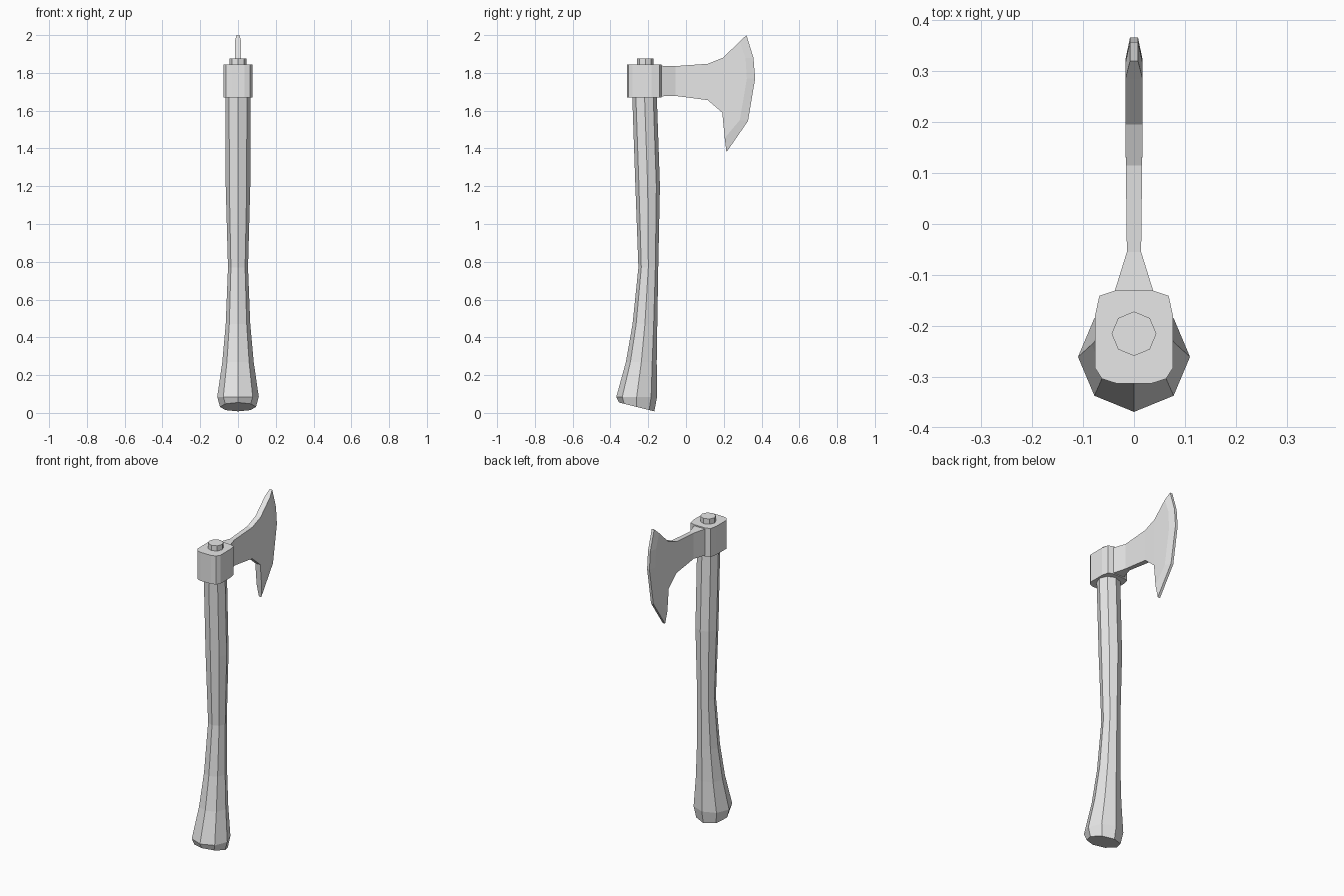
import bpy, bmesh, math

if "Cube" in bpy.data.objects:
    bpy.data.objects.remove(bpy.data.objects["Cube"])

steel = bpy.data.materials.new("grey")
steel.diffuse_color = (0.8, 0.8, 0.8, 1)
steel.use_nodes = True
steel.node_tree.nodes["Principled BSDF"].inputs["Base Color"].default_value = steel.diffuse_color


def make(name, verts, faces):
    me = bpy.data.meshes.new(name)
    me.from_pydata(verts, [], faces)
    bm = bmesh.new()
    bm.from_mesh(me)
    bmesh.ops.recalc_face_normals(bm, faces=bm.faces)
    bm.to_mesh(me)
    bm.free()
    me.materials.append(steel)
    ob = bpy.data.objects.new(name, me)
    bpy.context.collection.objects.link(ob)
    return ob


def loft(name, rings):
    """Skin a stack of equal-length rings and cap both ends."""
    n = len(rings[0])
    verts = [v for r in rings for v in r]
    faces = [list(range(n)), [len(verts) - n + i for i in range(n)]]
    for k in range(len(rings) - 1):
        for i in range(n):
            j = (i + 1) % n
            faces.append([k * n + i, k * n + j, (k + 1) * n + j, (k + 1) * n + i])
    return make(name, verts, faces)


def octagon(front, back, half_x, z_front, z_back):
    """Eight-sided ring whose height slopes from front to back."""
    ring = []
    for i in range(8):
        a = math.tau * i / 8
        t = (1 - math.cos(a)) / 2          # 0 at the front, 1 at the back
        ring.append((half_x * math.sin(a), front + (back - front) * t,
                     z_front + (z_back - z_front) * t))
    return ring


# curved handle with flared, slanted butt
loft("handle", [octagon(*s) for s in [
    (-0.355, -0.168, 0.095, 0.055, 0.008),
    (-0.369, -0.153, 0.110, 0.085, 0.085),
    (-0.318, -0.155, 0.083, 0.27, 0.27),
    (-0.283, -0.152, 0.065, 0.47, 0.47),
    (-0.252, -0.147, 0.053, 0.77, 0.77),
    (-0.268, -0.138, 0.065, 1.20, 1.20),
    (-0.285, -0.155, 0.066, 1.69, 1.69)]])

# peg end of the handle above the head
loft("peg", [octagon(-0.259, -0.172, 0.044, z, z) for z in (1.80, 1.877)])

# collar around the handle
half = [(0.038, -0.131), (0.068, -0.141), (0.077, -0.182),
        (0.077, -0.282), (0.063, -0.304), (0.035, -0.313)]
outline = half + [(-x, y) for x, y in reversed(half)]
loft("collar", [[(x, y, z) for x, y in outline] for z in (1.67, 1.845)])

# blade: rim points as (half thickness, y, z), from the neck over the top,
# down the cutting edge and back along the underside
rim = [(0.038, -0.132, 1.838), (0.014, -0.055, 1.836), (0.016, 0.115, 1.848),
       (0.017, 0.195, 1.88), (0.017, 0.285, 1.966),
       (0.008, 0.32, 2.0), (0.008, 0.357, 1.88), (0.008, 0.366, 1.77),
       (0.008, 0.328, 1.545), (0.008, 0.214, 1.38),
       (0.017, 0.205, 1.455), (0.017, 0.192, 1.59), (0.016, 0.115, 1.656),
       (0.014, -0.055, 1.678), (0.038, -0.132, 1.676)]
# start of the ground bevel
bevel = [(0.017, 0.315, 1.88), (0.017, 0.322, 1.77), (0.017, 0.285, 1.55)]
side = rim + bevel
side_faces = [[0, 1, 13, 14], [1, 2, 12, 13], [2, 3, 11, 12],
              [3, 4, 15, 16, 17, 10, 11],
              [4, 5, 6, 15], [15, 6, 7, 16], [16, 7, 8, 17], [17, 8, 9, 10]]
n, m = len(side), len(rim)
verts = [(s * x, y, z) for s in (1, -1) for x, y, z in side]
faces = side_faces + [[i + n for i in f] for f in side_faces]
faces += [[i, (i + 1) % m, (i + 1) % m + n, i + n] for i in range(m)]
make("blade", verts, faces)
